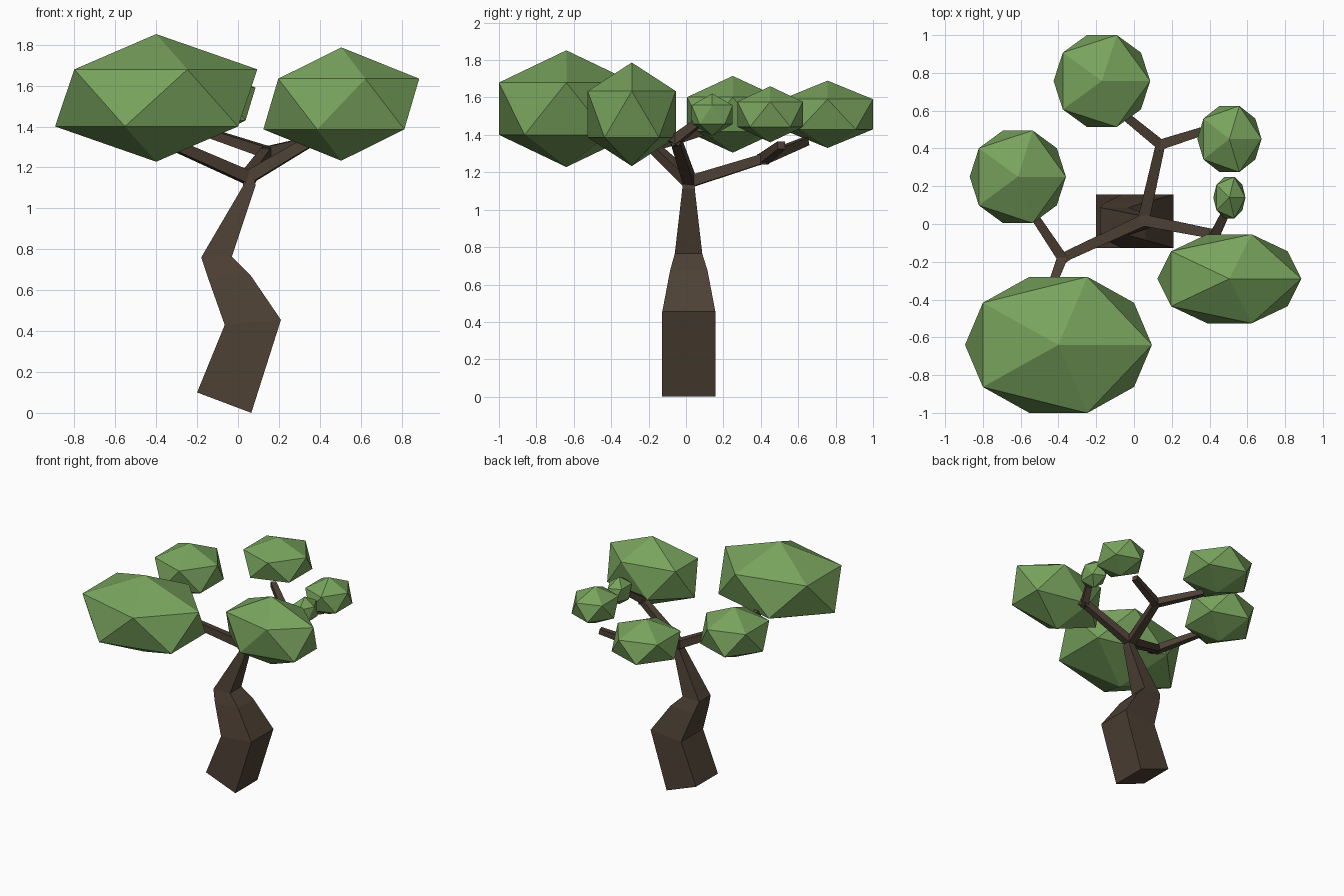
import bpy, bmesh
from mathutils import Vector

if "Cube" in bpy.data.objects:
    bpy.data.objects.remove(bpy.data.objects["Cube"])


def material(name, rgb):
    m = bpy.data.materials.new(name)
    m.diffuse_color = (*rgb, 1)
    m.use_nodes = True
    m.node_tree.nodes["Principled BSDF"].inputs["Base Color"].default_value = m.diffuse_color
    return m


BARK = material("bark", (0.075, 0.052, 0.035))
LEAF = material("leaf", (0.19, 0.37, 0.11))


def finish(bm, name, mat):
    bmesh.ops.recalc_face_normals(bm, faces=bm.faces)
    me = bpy.data.meshes.new(name)
    bm.to_mesh(me)
    bm.free()
    me.materials.append(mat)
    ob = bpy.data.objects.new(name, me)
    bpy.context.collection.objects.link(ob)
    return ob


def loft(name, rings):
    """Closed four-sided tube through rings of four points."""
    bm = bmesh.new()
    vs = [[bm.verts.new(p) for p in r] for r in rings]
    for a, b in zip(vs, vs[1:]):
        for i in range(4):
            j = (i + 1) % 4
            bm.faces.new((a[i], a[j], b[j], b[i]))
    bm.faces.new(vs[0])
    bm.faces.new(vs[-1])
    return finish(bm, name, BARK)


def branch(name, start, end, w0, w1):
    """Tapered square stick between two points."""
    a, b = Vector(start), Vector(end)
    d = (b - a).normalized()
    s = d.cross(Vector((0, 0, 1))).normalized()
    u = s.cross(d)
    rings = [[p + (s * i + u * j) * w / 2 for i, j in ((-1, -1), (1, -1), (1, 1), (-1, 1))]
             for p, w in ((a, w0), (b, w1))]
    return loft(name, rings)


# Crooked trunk: left x, left z, right x, right z, y min, y max
trunk = [(-0.20, 0.10, 0.065, 0.0, -0.127, 0.157),
         (-0.065, 0.43, 0.21, 0.455, -0.127, 0.157),
         (-0.15, 0.67, 0.06, 0.675, -0.085, 0.115),
         (-0.18, 0.76, -0.03, 0.765, -0.06, 0.087),
         (0.025, 1.11, 0.085, 1.11, -0.02, 0.047),
         (0.03, 1.19, 0.08, 1.19, -0.01, 0.045)]
loft("trunk", [[(xl, y0, zl), (xr, y0, zr), (xr, y1, zr), (xl, y1, zl)]
               for xl, zl, xr, zr, y0, y1 in trunk])

# Three limbs, each forking into two twigs
crown = (0.05, 0.02, 1.15)
limbs = {"left": ((-0.38, -0.18, 1.34), (-0.56, 0.09, 1.42), (-0.44, -0.34, 1.42)),
         "back": ((0.14, 0.42, 1.275), (-0.13, 0.64, 1.365), (0.42, 0.51, 1.345)),
         "right": ((0.43, -0.055, 1.375), (0.49, 0.07, 1.47), (0.46, -0.16, 1.43))}
for side, (fork, t1, t2) in limbs.items():
    branch(side + "_limb", crown, fork, 0.062, 0.05)
    for k, t in enumerate((t1, t2), 1):
        away = (Vector(fork) - Vector(t)).normalized() * 0.025
        branch(f"{side}_twig_{k}", Vector(fork) + away, t, 0.055, 0.042)

# Foliage: stretched icosahedra (centre, radii)
foliage = [((-0.40, -0.64, 1.54), (0.553, 0.424, 0.312)),
           ((0.505, -0.29, 1.51), (0.426, 0.277, 0.277)),
           ((-0.615, 0.25, 1.51), (0.285, 0.288, 0.205)),
           ((-0.17, 0.757, 1.51), (0.286, 0.286, 0.18)),
           ((0.505, 0.45, 1.51), (0.19, 0.206, 0.15)),
           ((0.505, 0.14, 1.508), (0.095, 0.129, 0.113))]
for k, (c, r) in enumerate(foliage, 1):
    bm = bmesh.new()
    bmesh.ops.create_icosphere(bm, subdivisions=1, radius=1)
    bmesh.ops.scale(bm, vec=r, verts=bm.verts)
    bmesh.ops.translate(bm, vec=c, verts=bm.verts)
    finish(bm, f"foliage_{k}", LEAF)
